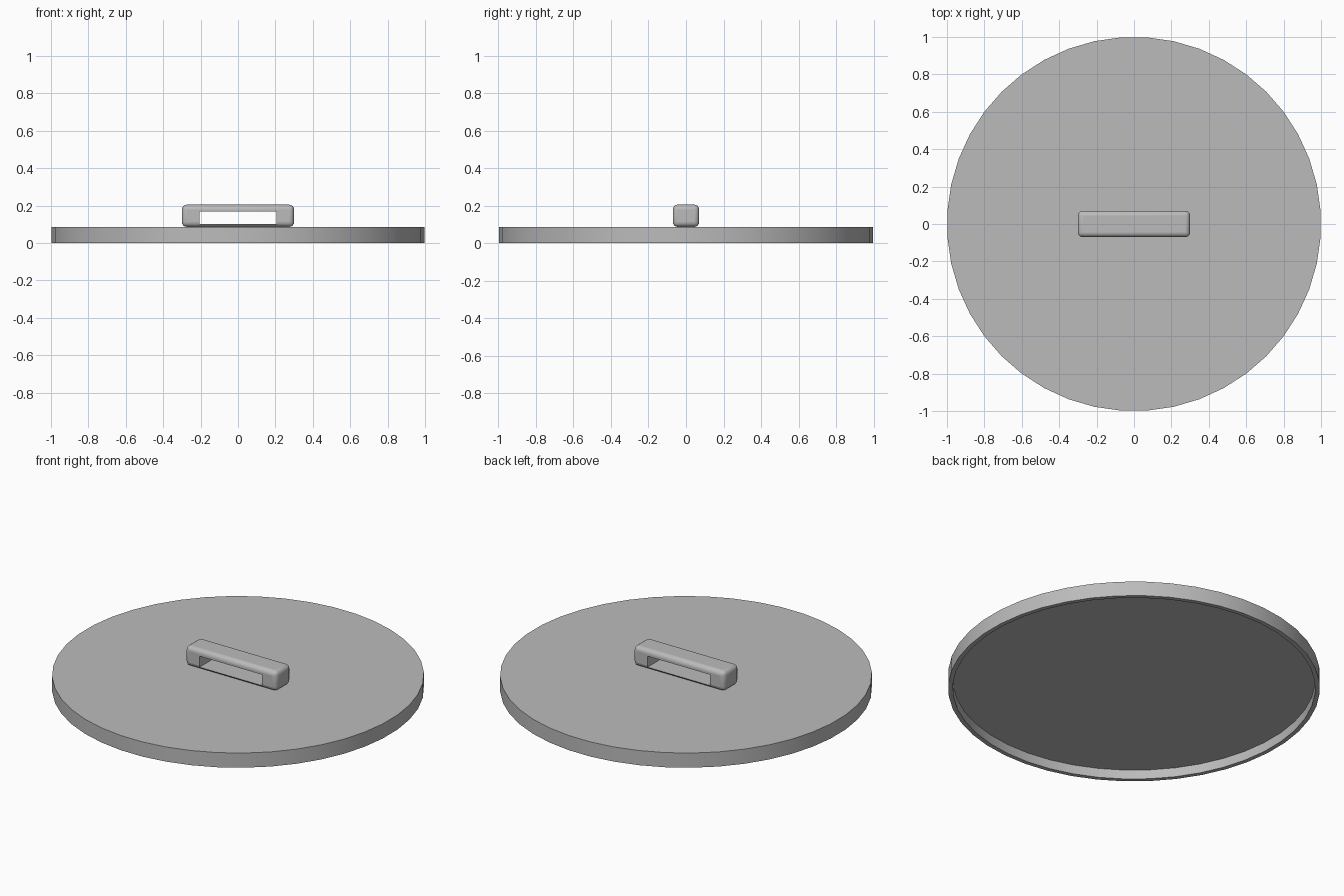
import bpy, bmesh
from math import cos, sin, pi, radians

cube = bpy.data.objects.get("Cube")
if cube:
    bpy.data.objects.remove(cube, do_unlink=True)

# Single grey metal colour
grey = bpy.data.materials.new("grey metal")
grey.use_nodes = True
colour = (0.5, 0.5, 0.5, 1)
grey.diffuse_color = colour
grey.node_tree.nodes["Principled BSDF"].inputs["Base Color"].default_value = colour


def finish(bm, name):
    """Turn a bmesh into a shaded object with the grey material."""
    bmesh.ops.recalc_face_normals(bm, faces=bm.faces)
    mesh = bpy.data.meshes.new(name)
    bm.to_mesh(mesh)
    bm.free()
    mesh.materials.append(grey)
    obj = bpy.data.objects.new(name, mesh)
    bpy.context.collection.objects.link(obj)
    return obj


def shade(obj):
    bpy.ops.object.select_all(action='DESELECT')
    obj.select_set(True)
    bpy.context.view_layer.objects.active = obj
    bpy.ops.object.shade_smooth_by_angle(angle=radians(35))


def box(name, x, y, z0, z1):
    """Box centred on x and y, given half sizes and a height range."""
    bm = bmesh.new()
    bmesh.ops.create_cube(bm, size=2)
    for v in bm.verts:
        v.co = (v.co.x * x, v.co.y * y, z1 if v.co.z > 0 else z0)
    return finish(bm, name)


# Lid plate: a round cap, hollow underneath with a thin rim
SIDES = 44
LID_TOP = 0.087
profile = [(1.0, LID_TOP), (1.0, 0), (0.975, 0), (0.975, 0.055)]
bm = bmesh.new()
rings = []
for radius, z in profile:
    angles = [2 * pi * (i + 0.5) / SIDES for i in range(SIDES)]
    rings.append([bm.verts.new((radius * cos(a), radius * sin(a), z)) for a in angles])
for upper, lower in zip(rings, rings[1:]):
    for i in range(SIDES):
        j = (i + 1) % SIDES
        bm.faces.new((upper[i], upper[j], lower[j], lower[i]))
bm.faces.new(rings[0])
bm.faces.new(rings[-1])
lid = finish(bm, "lid_plate")
shade(lid)

# Handle: rounded bar with a square slot cut through it
handle = box("handle", 0.3, 0.07, LID_TOP, 0.205)
bevel = handle.modifiers.new("round edges", 'BEVEL')
bevel.width = 0.025
bevel.segments = 4

slot = box("handle_slot_cutter", 0.205, 0.2, 0.102, 0.168)
slot.hide_render = True
slot.hide_set(True)
cut = handle.modifiers.new("slot", 'BOOLEAN')
cut.operation = 'DIFFERENCE'
cut.solver = 'EXACT'
cut.object = slot
shade(handle)
